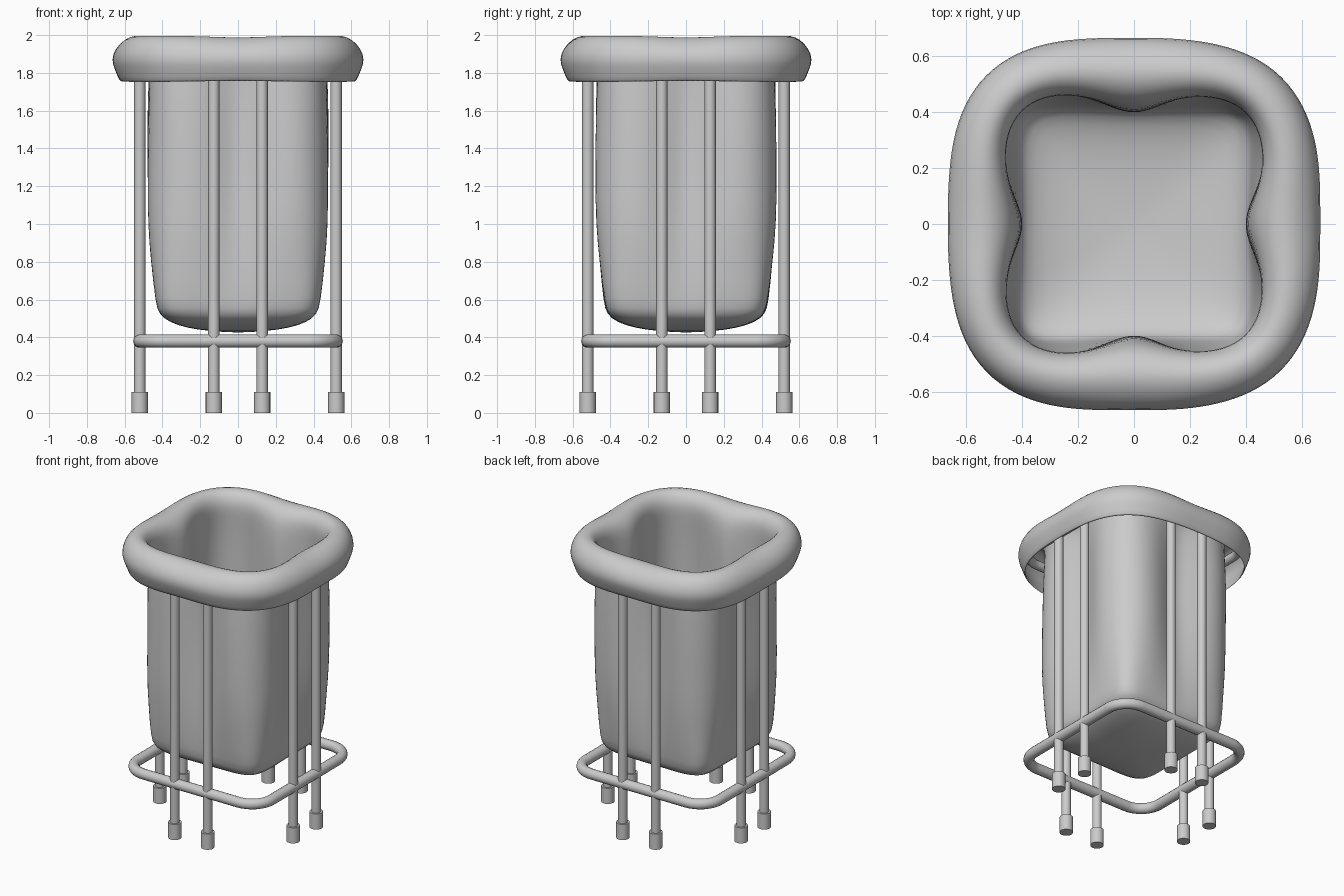
import bpy, bmesh, math
from mathutils import Vector

if "Cube" in bpy.data.objects:
    bpy.data.objects.remove(bpy.data.objects["Cube"])


def smooth(obj, angle=40):
    bpy.ops.object.select_all(action='DESELECT')
    obj.select_set(True)
    bpy.context.view_layer.objects.active = obj
    bpy.ops.object.shade_smooth_by_angle(angle=math.radians(angle))


def cylinder(name, x, y, z0, z1, r, sides=20):
    bpy.ops.mesh.primitive_cylinder_add(vertices=sides, radius=r, depth=z1 - z0,
                                        location=(x, y, (z0 + z1) / 2))
    obj = bpy.context.object
    obj.name = name
    smooth(obj)
    return obj


def mesh_from_rings(name, rings, close_loft=False, cap_start=False):
    """Skin a list of closed rings of points."""
    bm = bmesh.new()
    vr = [[bm.verts.new(p) for p in ring] for ring in rings]
    n = len(vr[0])
    pairs = list(zip(vr, vr[1:]))
    if close_loft:
        pairs.append((vr[-1], vr[0]))
    for a, b in pairs:
        for i in range(n):
            j = (i + 1) % n
            bm.faces.new((a[i], a[j], b[j], b[i]))
    if cap_start:
        bm.faces.new(vr[0][::-1])
    if close_loft:
        bmesh.ops.recalc_face_normals(bm, faces=bm.faces)
    me = bpy.data.meshes.new(name)
    bm.to_mesh(me)
    bm.free()
    obj = bpy.data.objects.new(name, me)
    bpy.context.collection.objects.link(obj)
    return obj


def square_tube(name, half, corner, z, r):
    """Tube bent into a rounded square."""
    rings = []
    c = half - corner
    for k, (sx, sy) in enumerate([(1, 1), (-1, 1), (-1, -1), (1, -1)]):
        for s in range(9):
            t = math.pi / 2 * (k + s / 8)
            out = Vector((math.cos(t), math.sin(t), 0))
            mid = Vector((sx * c, sy * c, z)) + out * corner
            rings.append([mid + out * r * math.cos(u) + Vector((0, 0, r * math.sin(u)))
                          for u in (2 * math.pi * i / 14 for i in range(14))])
    smooth(mesh_from_rings(name, rings, close_loft=True))


# Metal frame: eight legs in pairs on each side, rubber feet, two rings
for k in range(4):
    a = k * math.pi / 2
    for s in (-0.128, 0.128):
        x = 0.52 * math.cos(a) - s * math.sin(a)
        y = 0.52 * math.sin(a) + s * math.cos(a)
        tag = f"{k + 1}_{'a' if s < 0 else 'b'}"
        cylinder("leg_" + tag, x, y, 0.05, 1.88, 0.03)
        cylinder("foot_" + tag, x, y, 0.0, 0.11, 0.043)
square_tube("lower_ring", 0.52, 0.15, 0.38, 0.035)
square_tube("upper_ring", 0.52, 0.15, 1.88, 0.03)

# Cloth bag: z, half width, squareness, pinch at side middles, crest dip
profile = [
    (0.426, 0.03, 2.5, 0.00, 0), (0.433, 0.15, 3.5, 0.00, 0),
    (0.449, 0.27, 5.0, 0.00, 0), (0.480, 0.365, 6.5, 0.00, 0),
    (0.522, 0.418, 8.0, 0.01, 0), (0.58, 0.436, 8.0, 0.03, 0),
    (0.80, 0.466, 5.2, 0.09, 0), (1.00, 0.492, 4.2, 0.15, 0),
    (1.25, 0.498, 3.9, 0.18, 0), (1.50, 0.498, 3.9, 0.18, 0),
    (1.72, 0.492, 4.0, 0.16, 0), (1.84, 0.482, 4.2, 0.12, 0),
    (1.91, 0.480, 4.2, 0.08, 0.002), (1.955, 0.496, 4.2, 0.05, 0.005),
    (1.982, 0.525, 3.8, 0.03, 0.008), (1.989, 0.560, 3.5, 0.015, 0.009),
    (1.972, 0.605, 3.3, 0.01, 0.012), (1.930, 0.640, 3.1, 0.0, 0.008),
    (1.870, 0.659, 3.0, 0.0, 0.0), (1.820, 0.640, 3.0, 0.0, 0.0),
    (1.752, 0.615, 3.1, 0.0, -0.006),
]
N = 72
rings = []
for z, a, n, pinch, dip in profile:
    ring = []
    for i in range(N):
        t = 2 * math.pi * i / N
        c, s = math.cos(t), math.sin(t)
        r = a / (abs(c) ** n + abs(s) ** n) ** (1 / n)
        mid = math.cos(2 * t) ** 4
        # gentle cloth waviness
        wob = 0.004 * math.sin(3 * t + 4 * z) * min(1, a / 0.4)
        r = r * (1 - pinch * mid) + wob * (1 - mid)
        ring.append((r * c, r * s, z - dip * mid))
    rings.append(ring)
bag = mesh_from_rings("cloth_bag", rings, cap_start=True)
solid = bag.modifiers.new("thickness", 'SOLIDIFY')
solid.thickness = 0.012
solid.offset = -1
sub = bag.modifiers.new("soft", 'SUBSURF')
sub.levels = sub.render_levels = 1
for p in bag.data.polygons:
    p.use_smooth = True
